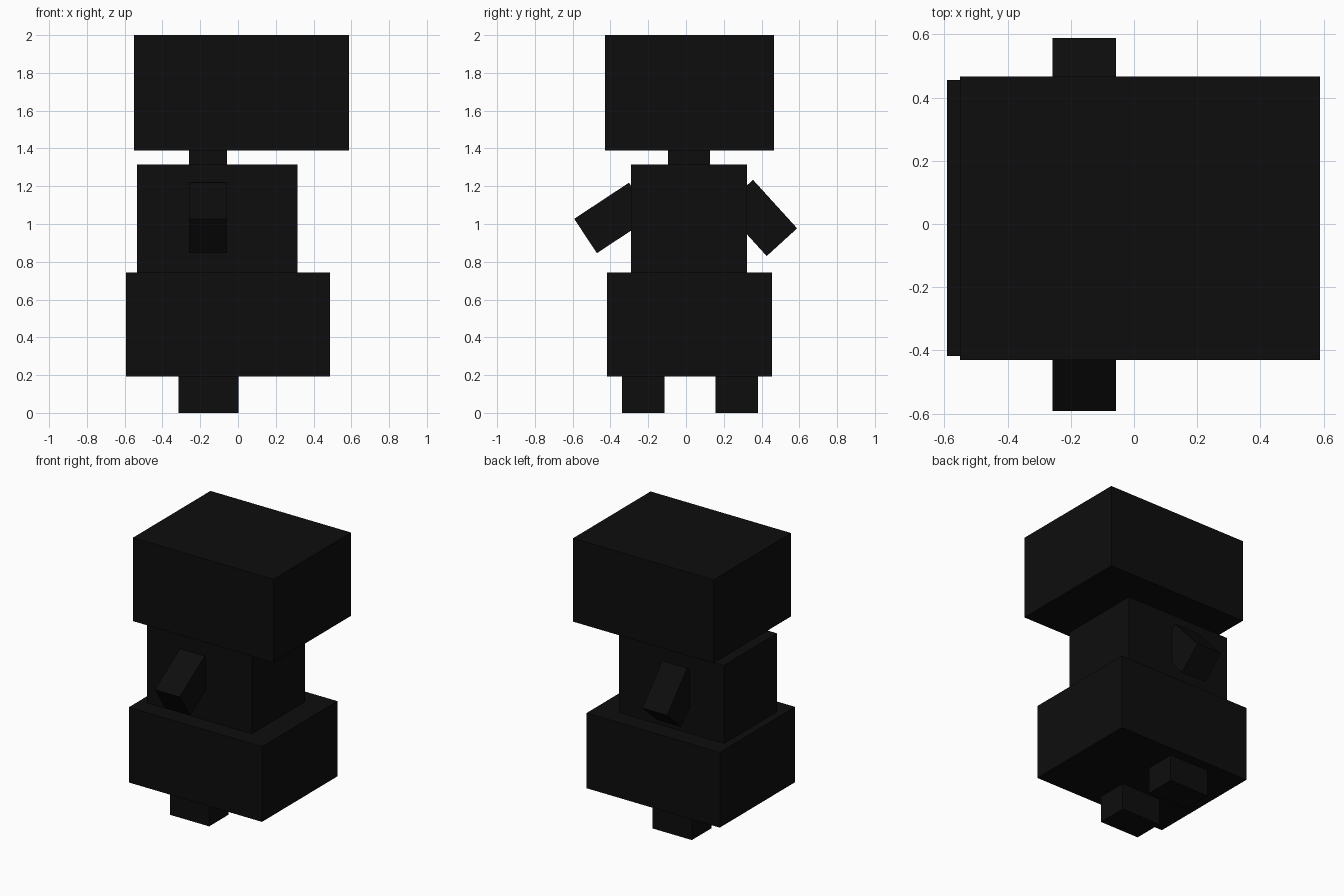
import bpy
import math

if "Cube" in bpy.data.objects:
    bpy.data.objects.remove(bpy.data.objects["Cube"])

black = bpy.data.materials.new("near_black")
black.diffuse_color = (0.004, 0.004, 0.004, 1)
black.use_nodes = True
black.node_tree.nodes["Principled BSDF"].inputs["Base Color"].default_value = black.diffuse_color


def box(name, centre, size, tilt=0):
    """Box of a given size, tilted in degrees about the x axis."""
    bpy.ops.mesh.primitive_cube_add(size=1, location=centre,
                                    rotation=(math.radians(tilt), 0, 0))
    ob = bpy.context.object
    ob.name = name
    ob.scale = size
    ob.data.materials.append(black)
    return ob


def block(name, x, y, z):
    """Upright box from its extents on each axis."""
    ext = (x, y, z)
    return box(name, [(a + b) / 2 for a, b in ext], [b - a for a, b in ext])


# Body stack
block("head", (-0.55, 0.588), (-0.43, 0.467), (1.39, 2.0))
block("neck", (-0.259, -0.058), (-0.094, 0.128), (1.315, 1.39))
block("torso", (-0.534, 0.315), (-0.29, 0.324), (0.743, 1.315))
block("hips", (-0.592, 0.487), (-0.418, 0.455), (0.193, 0.743))

# Legs
for side, y in (("front", (-0.338, -0.113)), ("back", (0.157, 0.382))):
    block(side + "_leg", (-0.315, 0.003), y, (0.0, 0.193))

# Arms, slanting down and away from the torso
for side, y, tilt in (("front", -0.387, 33.4), ("back", 0.391, -47.7)):
    box(side + "_arm", (-0.158, y, 1.032), (0.201, 0.347, 0.218), tilt)
